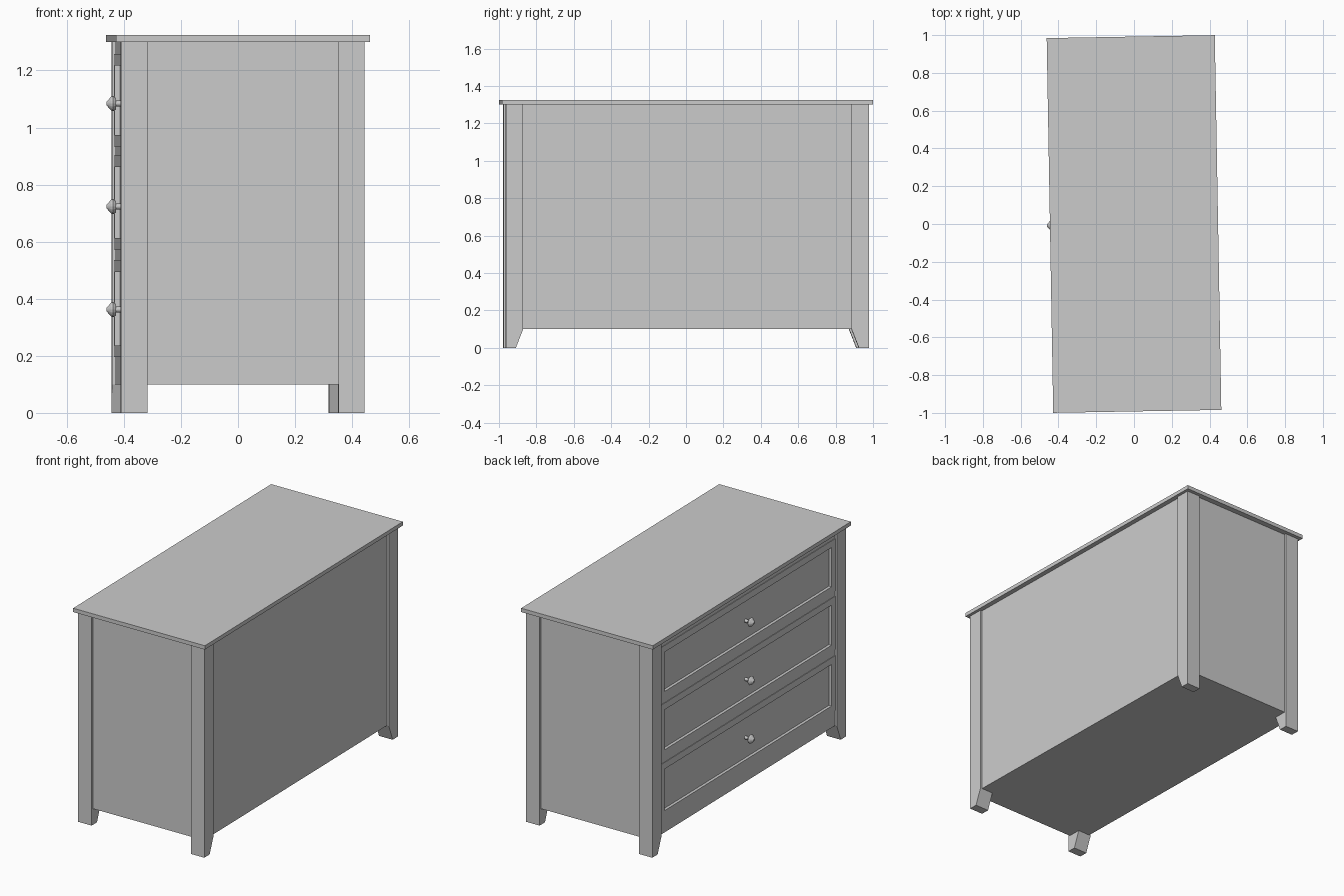
import bpy, bmesh
from math import radians
from mathutils import Matrix, Vector

cube = bpy.data.objects.get("Cube")
if cube:
    bpy.data.objects.remove(cube, do_unlink=True)

TURN = Matrix.Rotation(radians(1), 4, 'Z')   # the chest stands slightly askew
HX, HY = 0.427, 0.97                         # half depth and half length over the legs
LEG, RECESS = 0.092, 0.012
UNDER, TOP = 0.10, 1.30

grey = bpy.data.materials.new("light grey paint")
grey.use_nodes = True
grey.diffuse_color = (0.6, 0.6, 0.6, 1)
grey.node_tree.nodes["Principled BSDF"].inputs["Base Color"].default_value = grey.diffuse_color


def finish(name, bm):
    bmesh.ops.recalc_face_normals(bm, faces=bm.faces)
    mesh = bpy.data.meshes.new(name)
    bm.to_mesh(mesh)
    bm.free()
    mesh.materials.append(grey)
    obj = bpy.data.objects.new(name, mesh)
    obj.matrix_world = TURN
    bpy.context.collection.objects.link(obj)
    return obj


def box(low, high):
    low, high = Vector(low), Vector(high)
    bm = bmesh.new()
    bmesh.ops.create_cube(bm, size=1, matrix=Matrix.Translation((low + high) / 2)
                          @ Matrix.Diagonal((high - low).to_4d()))
    return bm


# Top board and recessed carcass
finish("top_board", box((-0.445, -0.992, TOP), (0.445, 0.992, 1.324)))
finish("carcass", box((-HX + 0.035, -HY + RECESS, UNDER), (HX - RECESS, HY - RECESS, TOP)))


# Legs: straight posts whose feet taper on the inner side
def leg(name, sx, sy):
    profile = [(HY, 0), (HY, TOP), (HY - LEG, TOP), (HY - LEG, UNDER), (HY - 0.053, 0)]
    bm = bmesh.new()
    face = bm.faces.new([bm.verts.new((sx * HX, sy * y, z)) for y, z in profile])
    new = bmesh.ops.extrude_face_region(bm, geom=[face])["geom"]
    bmesh.ops.translate(bm, vec=(-sx * LEG, 0, 0),
                        verts=[v for v in new if isinstance(v, bmesh.types.BMVert)])
    finish(name, bm)


for depth_name, sx in (("front", -1), ("back", 1)):
    for side_name, sy in (("near", -1), ("far", 1)):
        leg(f"{depth_name}_{side_name}_leg", sx, sy)

# Drawer fronts with sunken panels, each with a turned knob
FACE = -HX + 0.008
SPAN = HY - LEG
drawers = [("bottom", 0.196, 0.535), ("middle", 0.572, 0.902), ("upper", 0.933, 1.258)]


def drawer(name, z0, z1):
    bm = box((FACE, -SPAN, z0), (FACE + 0.05, SPAN, z1))
    bm.normal_update()
    front = min(bm.faces, key=lambda f: f.calc_center_median().x)
    bmesh.ops.inset_individual(bm, faces=[front], thickness=0.058)
    bmesh.ops.inset_individual(bm, faces=[front], thickness=0, depth=-0.018)
    finish(name + "_drawer_front", bm)


def knob(name, z):
    profile = [(0.395, 0.010), (0.427, 0.010), (0.428, 0.020),
               (0.438, 0.027), (0.444, 0.025), (0.461, 0.006)]
    bm = bmesh.new()
    line = [bm.verts.new((-x, 0, z + r)) for x, r in profile]
    line.append(bm.verts.new((-profile[-1][0], 0, z)))
    edges = [bm.edges.new(pair) for pair in zip(line, line[1:])]
    bmesh.ops.spin(bm, geom=line + edges, cent=(0, 0, z), axis=(1, 0, 0),
                   angle=radians(360), steps=16)
    bmesh.ops.remove_doubles(bm, verts=bm.verts, dist=0.0001)
    finish(name + "_knob", bm)


for index, (name, z0, z1) in enumerate(drawers):
    drawer(name, z0, z1)
    knob(name, 0.362 + 0.361 * index)

# Rails framing the drawers
edges = [UNDER] + [z for d in drawers for z in d[1:]] + [TOP]
for number, (z0, z1) in enumerate(zip(edges[::2], edges[1::2]), 1):
    finish(f"front_rail_{number}", box((FACE + 0.003, -SPAN, z0), (FACE + 0.05, SPAN, z1)))
